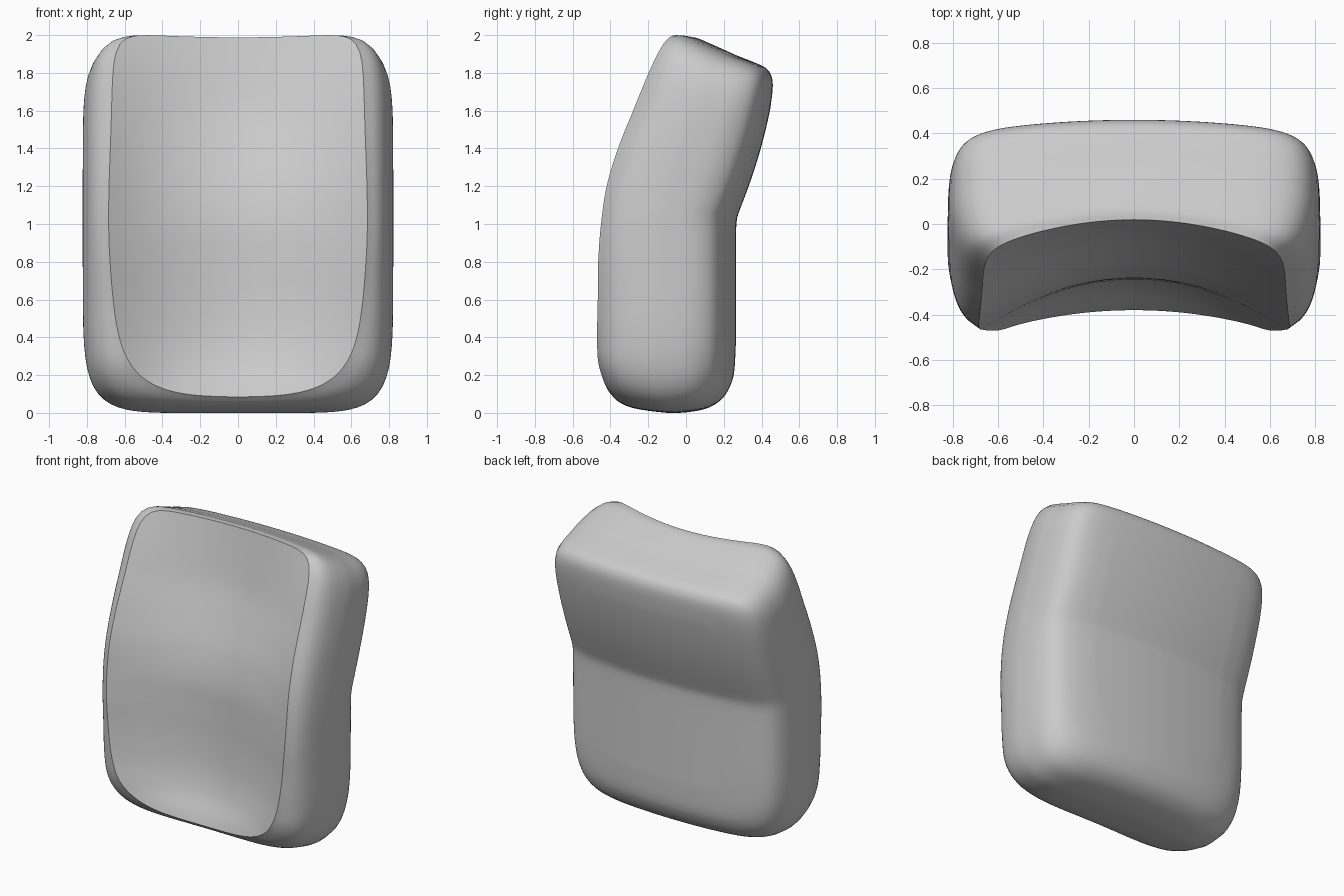
import bpy, bmesh, math

if "Cube" in bpy.data.objects:
    bpy.data.objects.remove(bpy.data.objects["Cube"])

N = 160        # points around each ring
ZB = 1.03      # height of the bend across the back
SUB = 4        # rings inserted between the listed ones
FILL = 24      # rings closing each panel


def smooth(pts, v):
    """Smooth curve through (position, value) points."""
    v = min(max(v, pts[0][0]), pts[-1][0])
    i = 0
    while i < len(pts) - 2 and v > pts[i + 1][0]:
        i += 1

    def slope(k):
        a, b = pts[max(k - 1, 0)], pts[min(k + 1, len(pts) - 1)]
        return (b[1] - a[1]) / (b[0] - a[0])
    (x0, y0), (x1, y1) = pts[i], pts[i + 1]
    h = x1 - x0
    t = (v - x0) / h
    return ((2*t**3 - 3*t*t + 1) * y0 + (t**3 - 2*t*t + t) * h * slope(i)
            + (3*t*t - 2*t**3) * y1 + (t**3 - t*t) * h * slope(i + 1))


# side profile of the front rim, and depth of the hollow behind it
RIM = [(0, -.48), (.085, -.5), (.14, -.51), (.25, -.513), (.4, -.488), (.6, -.47),
       (.8, -.465), (1, -.45), (1.2, -.42), (1.4, -.36), (1.6, -.28), (1.8, -.2), (2.02, -.11)]
HOLLOW = [(0, .08), (.085, .12), (.14, .15), (.25, .205), (.4, .218), (.6, .22), (.8, .222),
          (1, .217), (1.2, .228), (1.4, .233), (1.6, .218), (1.8, .182), (2.02, .135)]


def back(x, z):
    w = z - ZB
    u = .5 * (w + math.sqrt(w * w + .03**2))
    bow = .13 - .05 * min(u, 1)
    return .264 + .43 * u - .2 * u * u - bow * x * x


# rings from front rim to back: depth, half width, bottom, top, bottom squareness
RINGS = [(0, .685, .085, 2.015, 4.5),
         (.08, .748, .048, 2.01, 5.2),
         (.2, .788, .022, 1.985, 6),
         (.4, .816, .004, 1.94, 6.5),
         (.55, .822, 0, 1.905, 6.7),
         (.75, .815, .02, 1.863, 6.7),
         (.88, .785, .07, 1.83, 6.5),
         (.95, .735, .14, 1.79, 6.5),
         (.985, .65, .22, 1.73, 6),
         (1, .52, .37, 1.61, 6)]


def ring_at(f):
    return [smooth([(i, r[k]) for i, r in enumerate(RINGS)], f) for k in range(5)]


def ring_points(ring, s=1):
    d, hw, zb, zt, nb = ring
    pts = []
    for i in range(N):
        t = 2 * math.pi * i / N
        c, h = math.cos(t), math.sin(t)
        n = 11 if h > 0 else nb
        r = s * (abs(c)**n + abs(h)**n) ** (-1 / n)
        q, h = c * r, h * r
        # front rim narrows above and below the waist, sides narrow at the top
        taper = (.03 if h > 0 else .05) * (1 - math.exp(-4 * h * h)) * max(1 - d, 0)**6
        taper += .2 * d * (1 - d) * max(h, 0)**6
        x = q * hw * (1 - taper)
        z = ZB + h * ((zt - ZB) if h > 0 else (ZB - zb))
        if h > 0:
            z -= .027 * (1 - d) * (1 - q * q) * h**4
        else:
            z += .06 * max(1 - d, 0)**6 * q * q * h**4
        front = smooth(RIM, z) + smooth(HOLLOW, z) * (1 - q * q)
        pts.append((x, front * (1 - d) + back(x, z) * d, z))
    return pts


bm = bmesh.new()


def add_ring(ring, s=1):
    return [bm.verts.new(p) for p in ring_points(ring, s)]


def bridge(a, b):
    for i in range(N):
        j = (i + 1) % N
        bm.faces.new((a[i], a[j], b[j], b[i]))


def fill(rim, ring):
    """Close a ring with shrinking copies of itself and a centre point."""
    last = rim
    for k in range(FILL - 1, 0, -1):
        new = add_ring(ring, k / FILL)
        bridge(last, new)
        last = new
    mid = bm.verts.new(ring_points(ring, 1e-5)[0])
    for i in range(N):
        bm.faces.new((last[i], last[(i + 1) % N], mid))


# sides of the cushion
count = (len(RINGS) - 1) * SUB
loops = [add_ring(ring_at(k / SUB)) for k in range(count + 1)]
for a, b in zip(loops, loops[1:]):
    bridge(a, b)

# hollow front panel and bent back panel
fill(loops[0], RINGS[0])
fill(loops[-1], RINGS[-1])

bmesh.ops.recalc_face_normals(bm, faces=bm.faces[:])
for f in bm.faces:
    f.smooth = True
# crisp seam around the front panel
for i in range(N):
    e = bm.edges.get((loops[0][i], loops[0][(i + 1) % N]))
    e.smooth = False

mesh = bpy.data.meshes.new("backrest_cushion")
bm.to_mesh(mesh)
bm.free()
obj = bpy.data.objects.new("backrest_cushion", mesh)
bpy.context.collection.objects.link(obj)
